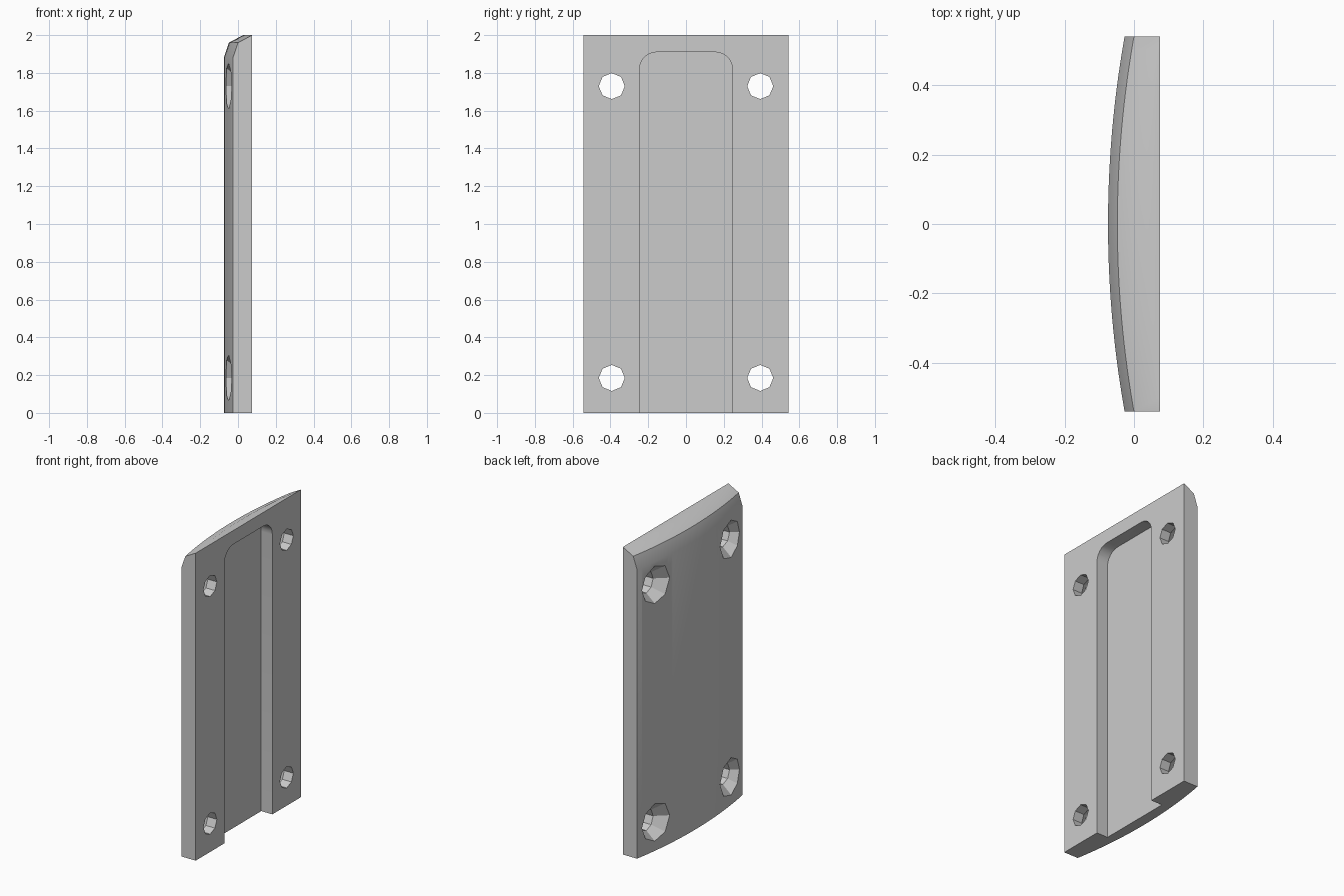
import bpy, bmesh, math

if "Cube" in bpy.data.objects:
    bpy.data.objects.remove(bpy.data.objects["Cube"], do_unlink=True)

HALF_W = 0.542      # half width along y
BACK = 0.075        # flat mounting face
BOW = 0.048         # how far the curved face falls away at its edges
STRIPS = 28

grey = bpy.data.materials.new("plain grey")
grey.use_nodes = True
grey.diffuse_color = (0.6, 0.6, 0.6, 1)
grey.node_tree.nodes["Principled BSDF"].inputs["Base Color"].default_value = (0.6, 0.6, 0.6, 1)


def loft(name, rings):
    """Closed solid through a row of rings with equal point counts."""
    bm = bmesh.new()
    rows = [[bm.verts.new(p) for p in ring] for ring in rings]
    n = len(rows[0])
    for a, b in zip(rows, rows[1:]):
        for i in range(n):
            j = (i + 1) % n
            bm.faces.new((a[i], a[j], b[j], b[i]))
    bm.faces.new(rows[0])
    bm.faces.new(rows[-1])
    bmesh.ops.remove_doubles(bm, verts=bm.verts, dist=1e-5)
    bmesh.ops.recalc_face_normals(bm, faces=bm.faces)
    mesh = bpy.data.meshes.new(name)
    bm.to_mesh(mesh)
    bm.free()
    mesh.materials.append(grey)
    obj = bpy.data.objects.new(name, mesh)
    bpy.context.collection.objects.link(obj)
    return obj


def cut(target, cutter):
    """Subtract a helper solid, then discard it."""
    cutter.hide_render = True
    mod = target.modifiers.new("cut", "BOOLEAN")
    mod.operation = "DIFFERENCE"
    mod.solver = "EXACT"
    mod.object = cutter
    bpy.context.view_layer.objects.active = target
    bpy.ops.object.modifier_apply(modifier=mod.name)
    bpy.data.objects.remove(cutter, do_unlink=True)


# Plate: bevelled side profile swept along the shallow arc
radius = (HALF_W ** 2 + BOW ** 2) / (2 * BOW)
sections = []
for i in range(STRIPS + 1):
    y = HALF_W * (2 * i / STRIPS - 1)
    s = radius - math.sqrt(radius ** 2 - y * y)
    profile = [(BACK, 0), (s - 0.075, 0), (s - 0.075, 1.88),
               (s - 0.048, 1.96), (s + BACK - BOW, 2), (BACK, 2)]
    sections.append([(x, y, z) for x, z in profile])
plate = loft("mounting_plate", sections)

# Channel in the flat face, open at the bottom, with rounded top corners
W, TOP, R = 0.246, 1.91, 0.09
outline = [(-W, -0.1), (W, -0.1)]
for cy, start in ((W - R, 0), (R - W, 90)):
    for k in range(7):
        a = math.radians(start + 15 * k)
        outline.append((cy + R * math.cos(a), TOP - R + R * math.sin(a)))
cut(plate, loft("channel_cutter", [[(x, y, z) for y, z in outline] for x in (-0.005, 0.2)]))

# Countersunk screw holes, eight sided
for y in (-0.393, 0.393):
    for z in (0.185, 1.73):
        rings = []
        for x, r in ((0.2, 0.069), (0.01, 0.069), (-0.11, 0.174)):
            rings.append([(x, y + r * math.cos(k * math.pi / 4),
                           z + r * math.sin(k * math.pi / 4)) for k in range(8)])
        cut(plate, loft("screw_hole_cutter", rings))

# Smooth the bowed face, keep real edges crisp
bpy.ops.object.select_all(action="DESELECT")
plate.select_set(True)
bpy.context.view_layer.objects.active = plate
bpy.ops.object.shade_smooth_by_angle(angle=math.radians(30))
